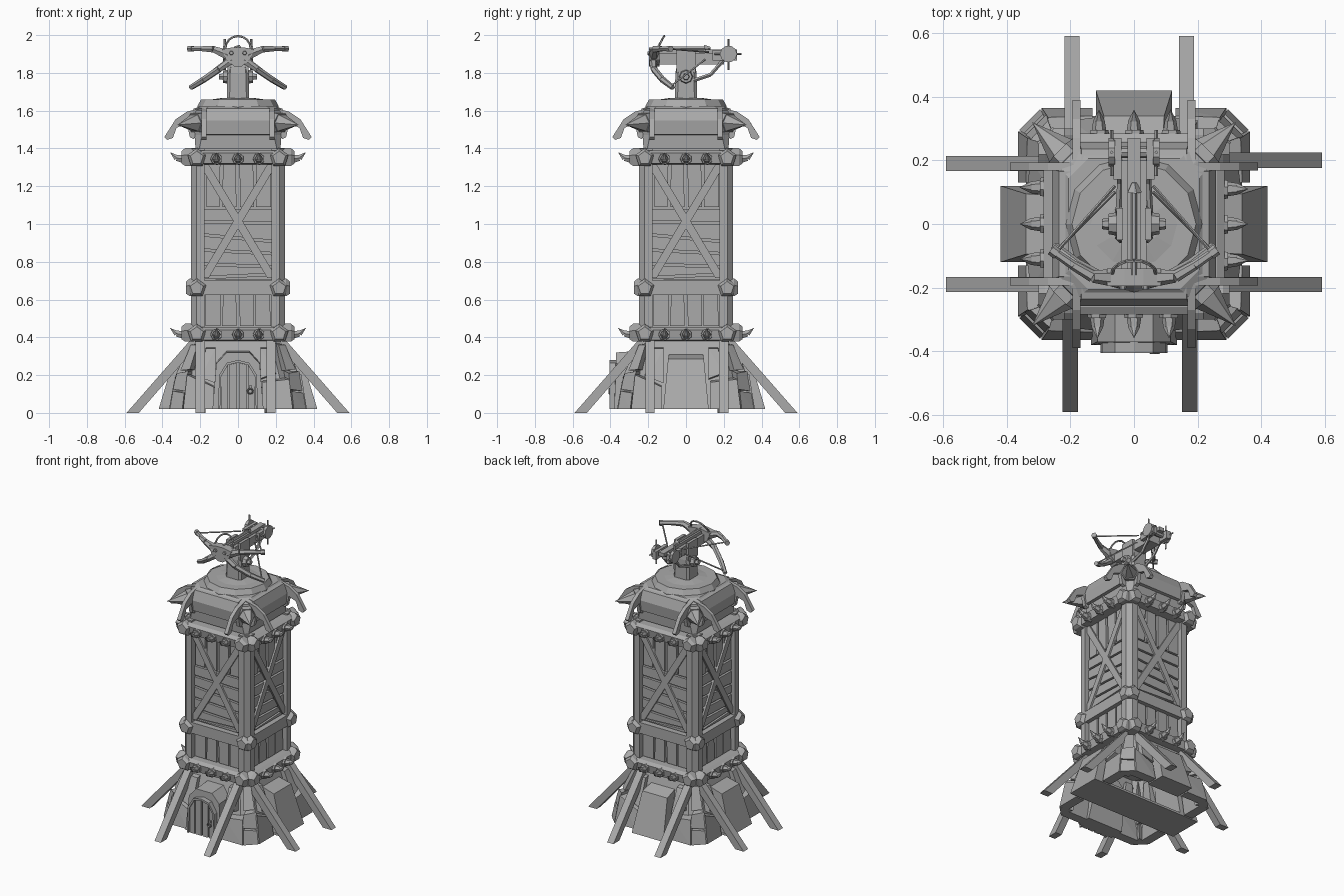
import bpy, bmesh, math, random
from mathutils import Vector, Matrix

random.seed(4)
MAT = bpy.data.materials.new("weathered_grey")
MAT.diffuse_color = (0.4, 0.4, 0.4, 1)


def hull(bm, pts):
    vs = [bm.verts.new(p) for p in pts]
    bmesh.ops.convex_hull(bm, input=vs)
    loose = [v for v in vs if v.is_valid and not v.link_faces]
    bmesh.ops.delete(bm, geom=loose, context='VERTS')


def box(bm, x0, x1, y0, y1, z0, z1):
    hull(bm, [(x, y, z) for x in (x0, x1) for y in (y0, y1) for z in (z0, z1)])


def ring(c, axis, r, n, phase=0.0):
    axis = Vector(axis).normalized()
    u = axis.cross((0, 0, 1))
    u = u.normalized() if u.length > 1e-4 else Vector((1, 0, 0))
    v = u.cross(axis)
    return [Vector(c) + r * (u * math.cos(a) + v * math.sin(a))
            for a in (phase + 2 * math.pi * i / n for i in range(n))]


def cone(bm, a, b, r0, r1, n=6, phase=0.0):
    d = Vector(b) - Vector(a)
    tip = ring(b, d, r1, n, phase) if r1 > 0 else [b]
    hull(bm, ring(a, d, r0, n, phase) + tip)


def rod(bm, path, r, n=6):
    for a, b in zip(path, path[1:]):
        cone(bm, a, b, r, r, n)


def extrude(bm, poly, place, t0, t1):
    """Prism from a 2D outline; place(u, v, t) gives the 3D point."""
    rings = [[bm.verts.new(place(u, v, t)) for u, v in poly] for t in (t0, t1)]
    n = len(poly)
    bm.faces.new(rings[0])
    bm.faces.new(rings[1][::-1])
    for i in range(n):
        j = (i + 1) % n
        bm.faces.new((rings[0][j], rings[0][i], rings[1][i], rings[1][j]))


def chamfered(half, cut, z):
    a, b = half, half - cut
    return [(x * sx, y * sy, z) for x, y in ((a, b), (b, a)) for sx in (1, -1) for sy in (1, -1)]


def layers(bm, rows):
    for lo, hi in zip(rows, rows[1:]):
        hull(bm, chamfered(*lo) + chamfered(*hi))


def finish(name, bm, turns=(0,)):
    """Make the object, repeating the front-facing (-y) geometry by quarter turns."""
    src = bpy.data.meshes.new("tmp")
    bmesh.ops.recalc_face_normals(bm, faces=bm.faces)
    bm.to_mesh(src)
    bm.free()
    out = bmesh.new()
    for k in turns:
        start = len(out.verts)
        out.from_mesh(src)
        out.verts.ensure_lookup_table()
        bmesh.ops.rotate(out, verts=out.verts[start:], matrix=Matrix.Rotation(k * math.pi / 2, 3, 'Z'))
    me = bpy.data.meshes.new(name)
    out.to_mesh(me)
    out.free()
    bpy.data.meshes.remove(src)
    me.materials.append(MAT)
    bpy.context.collection.objects.link(bpy.data.objects.new(name, me))


ALL = (0, 1, 2, 3)

# Hollow stone base and loose stones around it
bm = bmesh.new()
layers(bm, [(0.34, 0.08, 0.02), (0.215, 0.05, 0.42)])
bmesh.ops.delete(bm, geom=[f for f in bm.faces if abs(f.normal.z) > 0.99 and f.calc_center_median().z < 0.1],
                 context='FACES_ONLY')
finish("base_wall", bm)
bm = bmesh.new()
for s in (1, -1):
    j = 0.012 * s
    hull(bm, [(s * x, y, z) for x, y, z in (
        (0.13, -0.365, 0.02), (0.29, -0.365, 0.02), (0.13, -0.34, 0.15 + j), (0.27, -0.335, 0.19 - j),
        (0.13, -0.3, 0.02), (0.29, -0.3, 0.02), (0.13, -0.28, 0.16 + j), (0.27, -0.28, 0.2 - j))])
    hull(bm, [(s * x, y, z) for x, y, z in (
        (0.12, -0.335, 0.17 + j), (0.2, -0.325, 0.2 + j), (0.12, -0.27, 0.34), (0.17, -0.265, 0.34),
        (0.12, -0.24, 0.17), (0.2, -0.24, 0.2), (0.12, -0.22, 0.35), (0.17, -0.22, 0.35))])
hull(bm, [(0.295, -0.36, 0.02), (0.36, -0.295, 0.02), (0.285, -0.345, 0.115), (0.345, -0.285, 0.105),
          (0.27, -0.27, 0.02), (0.26, -0.26, 0.12)])
hull(bm, [(0.275, -0.345, 0.125), (0.345, -0.275, 0.115), (0.27, -0.325, 0.21), (0.325, -0.265, 0.22),
          (0.25, -0.25, 0.12), (0.24, -0.24, 0.225)])
hull(bm, [(0.255, -0.305, 0.225), (0.305, -0.255, 0.23), (0.215, -0.25, 0.36), (0.25, -0.215, 0.36),
          (0.21, -0.21, 0.225), (0.2, -0.2, 0.37)])
finish("base_stones", bm, ALL)

# Floor strip across the underside
bm = bmesh.new()
box(bm, -0.41, 0.41, -0.12, 0.12, 0.02, 0.035)
finish("floor_strip", bm)

# Buttresses on three sides
bm = bmesh.new()
hull(bm, [(s * x, y, z) for s in (1, -1) for x, y, z in (
    (0.12, -0.42, 0.02), (0.095, -0.34, 0.285), (0.09, -0.25, 0.31), (0.12, -0.28, 0.02))])
finish("buttress", bm, (1, 2, 3))

# Door surround, door planks, straps and handle
bm = bmesh.new()
hull(bm, [(s * x, y, z) for s in (1, -1) for x, y, z in (
    (0.135, -0.38, 0.02), (0.115, -0.37, 0.26), (0.06, -0.37, 0.32), (0.135, -0.28, 0.02),
    (0.115, -0.22, 0.27), (0.06, -0.22, 0.33))])
finish("door_surround", bm)
bm = bmesh.new()
arch = [(-0.105, 0.02), (-0.1, 0.2), (-0.06, 0.265), (0, 0.28), (0.06, 0.265), (0.1, 0.2), (0.105, 0.02)]
inner = [(u * 0.9, 0.02 + (v - 0.02) * 0.95) for u, v in arch]
for i in range(6):
    hull(bm, [(u, y, v) for u, v in (arch[i], arch[i + 1], inner[i], inner[i + 1]) for y in (-0.405, -0.365)])
finish("door_arch", bm)
bm = bmesh.new()
for x0, x1, za, zb in ((-0.09, -0.054, 0.2, 0.25), (-0.046, -0.004, 0.255, 0.265),
                       (0.004, 0.046, 0.265, 0.255), (0.054, 0.09, 0.25, 0.2)):
    hull(bm, [(x, y, z) for y in (-0.395, -0.365) for x, z in ((x0, 0.02), (x1, 0.02), (x0, za), (x1, zb))])
finish("door_planks", bm)
bm = bmesh.new()
loop = ring((0.065, -0.405, 0.115), (0, 1, 0), 0.014, 8)
rod(bm, loop + loop[:1], 0.004, 4)
box(bm, 0.057, 0.073, -0.405, -0.39, 0.125, 0.145)
finish("door_handle", bm)

# Slanted struts leaning on the base, placed a little unevenly
strut = [(0.59, 0), (0.525, 0), (0.235, 0.333), (0.235, 0.405)]
for k, (name, xs) in enumerate((("front", (-0.2, 0.175)), ("right", (-0.19, 0.2)),
                                ("back", (-0.165, 0.195)), ("left", (-0.19, 0.19)))):
    bm = bmesh.new()
    for x in xs:
        extrude(bm, strut, lambda u, v, t: (t, -u, v), x - 0.024, x + 0.024)
    finish(name + "_struts", bm, (k,))

# Tower shaft, corner posts and horizontal beams
bm = bmesh.new()
box(bm, -0.205, 0.205, -0.205, 0.205, 0.38, 1.44)
finish("shaft", bm)
bm = bmesh.new()
hull(bm, [(x, y, z) for z in (0.38, 1.40) for x, y in
          ((0.178, -0.25), (0.22, -0.25), (0.25, -0.22), (0.25, -0.178), (0.178, -0.178))])
finish("corner_post", bm, ALL)
bm = bmesh.new()
box(bm, -0.2, 0.2, -0.25, -0.19, 0.625, 0.7)
finish("middle_beam", bm, ALL)
bm = bmesh.new()
for z in (0.42, 1.355):
    hull(bm, [(x, y, zz) for x in (-0.21, 0.21) for y, zz in (
        (-0.2, z - 0.04), (-0.275, z - 0.035), (-0.285, z + 0.02), (-0.26, z + 0.035), (-0.2, z + 0.035))])
finish("spiked_beam", bm, ALL)

# Five-sided studs at the corners of every beam
bm = bmesh.new()
for z, out in ((0.42, 0.30), (0.66, 0.275), (1.35, 0.30)):
    for x in (-0.218, 0.218):
        cone(bm, (x, -0.2, z), (x, -out + 0.02, z), 0.052, 0.052, 5, math.pi / 2)
        cone(bm, (x, -out + 0.02, z), (x, -out, z), 0.052, 0.036, 5, math.pi / 2)
finish("corner_stud", bm, ALL)

# Upturned spikes along the upper and lower beams
bm = bmesh.new()
for z in (0.415, 1.345):
    for x in (-0.115, 0, 0.11):
        cone(bm, (x, -0.26, z), (x, -0.295, z), 0.034, 0.03, 7)
        cone(bm, (x, -0.28, z - 0.003), (x, -0.325, z + 0.005), 0.025, 0.018, 6)
        cone(bm, (x, -0.325, z + 0.005), (x, -0.36, z + 0.035), 0.018, 0, 6)
finish("beam_spike", bm, ALL)

# Plank cladding: upright boards above and below, sloping boards between
bm = bmesh.new()
for z0, z1 in ((0.46, 0.63), (1.09, 1.315)):
    for i in range(4):
        x = -0.178 + i * 0.089
        t = [random.uniform(0.003, 0.012) for _ in range(4)]
        hull(bm, [(px, y, pz) for y in (-0.222, -0.2) for px, pz in (
            (x + t[0], z0), (x + 0.089 - t[1], z0), (x + t[2], z1), (x + 0.089 - t[3], z1))])
edges = [(0.70, 0.70), (0.715, 0.735), (0.785, 0.775), (0.86, 0.845), (0.94, 0.91), (1.01, 1.005), (1.085, 1.085)]
for lo, hi in zip(edges, edges[1:]):
    hull(bm, [(s * 0.178, y, z) for y in (-0.222, -0.2)
              for s, z in ((-1, lo[0] + 0.008), (1, lo[1] + 0.005), (-1, hi[0] - 0.005), (1, hi[1] - 0.008))])
finish("wall_planks", bm, ALL)

# Crossed braces
bm = bmesh.new()
for s in (1, -1):
    hull(bm, [(s * x, y, z) for y in (-0.234, -0.2) for x, z in (
        (-0.18, 1.315), (-0.155, 1.315), (-0.18, 1.275), (0.18, 0.715), (0.155, 0.715), (0.18, 0.755))])
finish("cross_brace", bm, ALL)

# Roof block with a broad flat shoulder, side panels and round lid
bm = bmesh.new()
layers(bm, [(0.225, 0.02, 1.40), (0.23, 0.04, 1.47), (0.24, 0.05, 1.55), (0.235, 0.055, 1.6), (0.205, 0.06, 1.625)])
finish("roof", bm)
bm = bmesh.new()
hull(bm, [(s * x, y, z) for s in (1, -1) for x, y, z in (
    (0.175, -0.22, 1.47), (0.175, -0.25, 1.475), (0.175, -0.258, 1.548), (0.165, -0.235, 1.612),
    (0.165, -0.2, 1.62))])
finish("roof_panel", bm, ALL)
bm = bmesh.new()
cone(bm, (0, 0, 1.61), (0, 0, 1.625), 0.215, 0.215, 12)
cone(bm, (0, 0, 1.625), (0, 0, 1.66), 0.215, 0.195, 12)
cone(bm, (0, 0, 1.655), (0, 0, 1.668), 0.17, 0.08, 12)
finish("roof_lid", bm)

# Curved hooks and corner spikes on the roof
bm = bmesh.new()
hook = [(0.19, 1.615), (0.27, 1.595), (0.33, 1.555), (0.365, 1.5), (0.39, 1.46), (0.375, 1.445),
        (0.345, 1.455), (0.325, 1.51), (0.27, 1.53), (0.255, 1.46), (0.235, 1.45), (0.19, 1.48)]
for x in (-0.18, 0.18):
    extrude(bm, hook, lambda u, v, t: (t, -u, v), x - 0.0125, x + 0.0125)
finish("roof_hook", bm, ALL)
bm = bmesh.new()
cone(bm, (0.19, -0.19, 1.54), (0.23, -0.23, 1.535), 0.06, 0.056, 6)
cone(bm, (0.23, -0.23, 1.535), (0.32, -0.32, 1.525), 0.05, 0, 6)
finish("roof_corner_spike", bm, ALL)

# Swivel mount
bm = bmesh.new()
layers(bm, [(0.06, 0.015, 1.65), (0.056, 0.015, 1.8), (0.045, 0.01, 1.86)])
for s in (1, -1):
    box(bm, s * 0.035, s * 0.055, -0.05, 0.05, 1.8, 1.92)
    cone(bm, (s * 0.04, 0, 1.78), (s * 0.08, 0, 1.78), 0.04, 0.032, 8)
    cone(bm, (s * 0.075, 0, 1.78), (s * 0.1, 0, 1.78), 0.02, 0.016, 6)
finish("swivel_mount", bm)

# Crossbow stock, rail and front block
bm = bmesh.new()
box(bm, -0.04, 0.04, -0.17, 0.2, 1.845, 1.905)
box(bm, -0.02, 0.02, -0.19, 0.27, 1.9, 1.925)
hull(bm, [(s * x, y, z) for s in (1, -1) for y in (-0.195, -0.14) for x, z in (
    (0.02, 1.835), (0.065, 1.87), (0.085, 1.925), (0.03, 1.935))])
for s in (1, -1):
    box(bm, s * 0.04, s * 0.065, 0.14, 0.27, 1.865, 1.92)
    cone(bm, (s * 0.035, -0.19, 1.905), (s * 0.035, -0.205, 1.905), 0.013, 0.01, 6)
finish("stock", bm)

# Two pairs of bow arms with strings
bm = bmesh.new()
for s in (1, -1):
    up = [(0.05, -0.17, 1.895, 0.03), (0.13, -0.165, 1.925, 0.019), (0.19, -0.13, 1.928, 0.015),
          (0.255, -0.085, 1.928, 0.013)]
    low = [(0.03, -0.175, 1.87, 0.022), (0.1, -0.17, 1.82, 0.018), (0.18, -0.125, 1.765, 0.017),
           (0.25, -0.07, 1.722, 0.014)]
    for arm in (up, low):
        for a, b in zip(arm, arm[1:]):
            cone(bm, (s * a[0], *a[1:3]), (s * b[0], *b[1:3]), a[3], b[3], 6)
    cone(bm, (s * 0.24, -0.095, 1.928), (s * 0.26, -0.08, 1.928), 0.018, 0.018, 6)
finish("bow_arms", bm)
bm = bmesh.new()
for s in (1, -1):
    rod(bm, [(s * 0.245, -0.09, 1.928), (s * 0.06, 0.12, 1.91)], 0.005, 4)
    rod(bm, [(s * 0.24, -0.08, 1.73), (s * 0.06, 0.1, 1.87)], 0.005, 4)
    rod(bm, [(s * 0.05, 0.04, 1.76), (s * 0.045, 0.13, 1.79), (s * 0.045, 0.2, 1.87)], 0.01, 5)
finish("strings_and_stays", bm)

# Sight hoop, bolt and rear windlass
bm = bmesh.new()
rod(bm, [(0.068 * math.cos(a), -0.155 + 0.04 * math.sin(a), 1.925 + 0.07 * math.sin(a))
         for a in (math.pi * i / 8 for i in range(9))], 0.006, 5)
finish("sight_hoop", bm)
bm = bmesh.new()
cone(bm, (0, 0.12, 1.93), (0, -0.16, 1.93), 0.01, 0.01, 6)
cone(bm, (0, 0.1, 1.925), (0, 0.13, 1.93), 0.025, 0.008, 5)
finish("bolt", bm)
bm = bmesh.new()
cone(bm, (-0.075, 0.225, 1.9), (0.075, 0.225, 1.9), 0.018, 0.018, 8)
for s in (1, -1):
    cone(bm, (s * 0.06, 0.225, 1.9), (s * 0.08, 0.225, 1.9), 0.045, 0.045, 10)
    rod(bm, [(s * 0.07, 0.225, 1.815), (s * 0.07, 0.225, 1.98)], 0.006, 4)
    rod(bm, [(s * 0.07, 0.15, 1.9), (s * 0.07, 0.295, 1.9)], 0.006, 4)
finish("windlass", bm)
